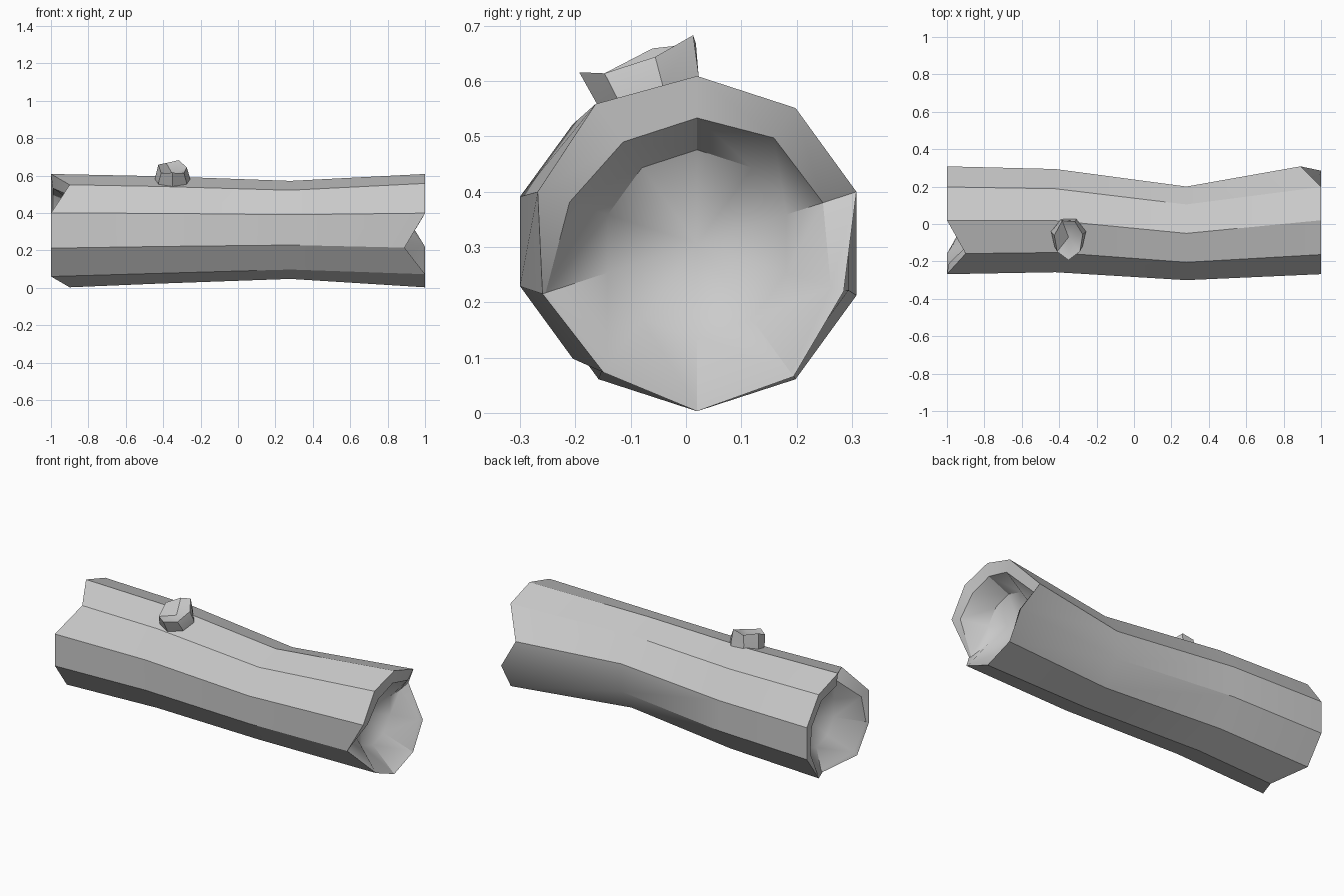
import bpy, bmesh, math
from mathutils import Vector, Matrix

cube = bpy.data.objects.get("Cube")
if cube:
    bpy.data.objects.remove(cube, do_unlink=True)

grey = bpy.data.materials.new("bark grey")
grey.use_nodes = True
colour = (0.6, 0.6, 0.6, 1)
grey.diffuse_color = colour
grey.node_tree.nodes["Principled BSDF"].inputs["Base Color"].default_value = colour


def build(name, rings, ends):
    """Skin a list of point rings; close each end with a fan to a point."""
    bm = bmesh.new()
    loops = [[bm.verts.new(p) for p in ring] for ring in rings]
    n = len(loops[0])
    for a, b in zip(loops, loops[1:]):
        for i in range(n):
            j = (i + 1) % n
            bm.faces.new((a[i], a[j], b[j], b[i]))
    for loop, tip in zip((loops[0], loops[-1]), ends):
        centre = bm.verts.new(tip)
        for i in range(n):
            bm.faces.new((loop[i], loop[(i + 1) % n], centre))
    bmesh.ops.recalc_face_normals(bm, faces=bm.faces)
    mesh = bpy.data.meshes.new(name)
    bm.to_mesh(mesh)
    bm.free()
    mesh.materials.append(grey)
    obj = bpy.data.objects.new(name, mesh)
    bpy.context.collection.objects.link(obj)
    bpy.ops.object.select_all(action='DESELECT')
    obj.select_set(True)
    bpy.context.view_layer.objects.active = obj
    bpy.ops.object.shade_smooth_by_angle(angle=math.radians(30))
    return obj


SIDES = 10
EVEN = [1] * SIDES


def log_ring(x, cy, cz, ry, rz, scales=EVEN, notches=(), notch_x=0):
    """Ten-sided ring around the log, counted from the top towards the back."""
    points = []
    for k, s in enumerate(scales):
        a = math.tau * k / SIDES
        points.append((notch_x if k in notches else x,
                       cy + s * ry * math.sin(a), cz + s * rz * math.cos(a)))
    return points


# Hollow log: bowl-shaped recess, broken rim, bent trunk, and the same back in
END, CY, CZ, R = 1.0, 0.02, 0.306, 0.303
BOWL = R * 0.56
left_notch, right_notch = (5, 9), (2, 7)
lip = [0.75, 0.78, 0.79, 0.84, 0.95, 0.97, 0.92, 0.95, 0.8, 0.75]
right_rim = [1, 1, 1, 0.92, 0.98, 1, 0.95, 0.97, 1, 1.03]
log = build("hollow_log", [
    log_ring(-0.86, CY, CZ, BOWL, BOWL),
    log_ring(-END + 0.01, CY, CZ, R, R, lip, left_notch, -0.89),
    log_ring(-END, CY, CZ, R, R, EVEN, left_notch, -0.9),
    log_ring(-0.42, 0.018, 0.31, 0.29, 0.287),
    log_ring(0.28, -0.05, 0.31, 0.263, 0.262),
    log_ring(END, CY, CZ, R, R, right_rim, right_notch, 0.89),
    log_ring(END - 0.01, CY, CZ, R, R, lip, right_notch, 0.88),
    log_ring(0.86, CY, CZ, BOWL, BOWL),
], [(-0.78, CY, CZ), (0.78, CY, CZ)])

# Broken branch stub, leaning off the upper front face with a hollow top
SPOKES = 7
tilt = Matrix.Translation((-0.35, -0.06, 0.575)) @ Matrix.Rotation(math.radians(18), 4, 'X')


def stub_ring(rx, ry, height, jag=0.0):
    points = []
    for k in range(SPOKES):
        a = math.tau * (k + 0.25) / SPOKES
        h = height + (jag if k % 2 else -jag)
        points.append(tilt @ Vector((rx * math.cos(a), ry * math.sin(a), h)))
    return points


stub = build("branch_stub", [
    stub_ring(0.095, 0.09, -0.04),
    stub_ring(0.095, 0.1, 0.01),
    stub_ring(0.078, 0.114, 0.072, 0.008),
], [tilt @ Vector((0, 0, -0.04)), tilt @ Vector((0, 0, 0.035))])
